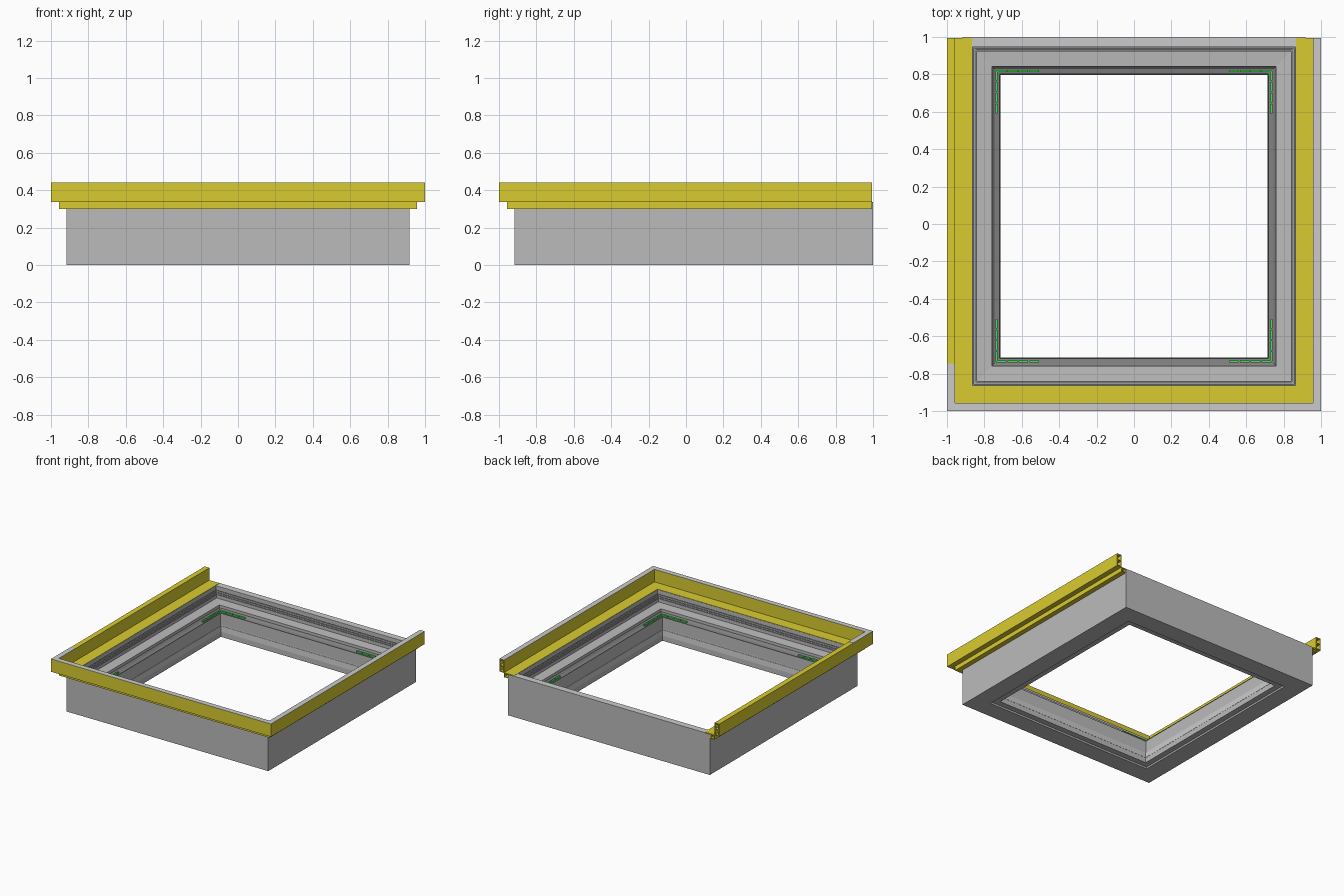
import bpy, bmesh

if "Cube" in bpy.data.objects:
    bpy.data.objects.remove(bpy.data.objects["Cube"])

W, FRONT, BACK = 0.917, -0.917, 1.0


def material(name, rgb):
    m = bpy.data.materials.new(name)
    m.diffuse_color = (*rgb, 1)
    m.use_nodes = True
    m.node_tree.nodes["Principled BSDF"].inputs["Base Color"].default_value = m.diffuse_color
    return m


YELLOW = material("yellow_profile", (0.70, 0.60, 0.03))
GREEN = material("green_clip", (0.05, 0.80, 0.08))
GREY = material("frame_grey", (0.50, 0.50, 0.50))
DARK = material("gasket_dark", (0.22, 0.22, 0.22))
LIGHT = material("light_grey", (0.72, 0.72, 0.72))


def finish(name, bm, mat):
    bmesh.ops.recalc_face_normals(bm, faces=bm.faces)
    me = bpy.data.meshes.new(name)
    bm.to_mesh(me)
    bm.free()
    me.materials.append(mat)
    ob = bpy.data.objects.new(name, me)
    bpy.context.collection.objects.link(ob)
    return ob


def ring_path(d):
    """Rectangle inset by d from the outer frame edge."""
    return [(-W + d, BACK - d), (-W + d, FRONT + d), (W - d, FRONT + d), (W - d, BACK - d)]


def u_path(d, left_end=0.995, right_end=0.995):
    """Three-sided path, open at the back."""
    return [(-W + d, left_end), (-W + d, FRONT + d), (W - d, FRONT + d), (W - d, right_end)]


def sweep(bm, profile, path, closed):
    """Mitred sweep of a closed (inset, z) profile."""
    cols = [[bm.verts.new((x, y, z)) for x, y in path(d)] for d, z in profile]
    n = len(cols)
    for i in range(n):
        a, b = cols[i], cols[(i + 1) % n]
        for k in range(4 if closed else 3):
            j = (k + 1) % 4
            bm.faces.new((a[k], a[j], b[j], b[k]))
    return cols


def solid(name, profile, mat, path=ring_path, closed=True):
    bm = bmesh.new()
    cols = sweep(bm, profile, path, closed)
    if not closed:
        for k in (0, 3):
            bm.faces.new([c[k] for c in cols])
    return finish(name, bm, mat)


def tube(name, d0, d1, z0, z1, t, mat):
    """Hollow rectangular rail with open ends."""
    bm = bmesh.new()
    outer, inner = [sweep(bm, [(d0 + s, z0 + s), (d0 + s, z1 - s), (d1 - s, z1 - s), (d1 - s, z0 + s)],
                          u_path, False) for s in (0, t)]
    for k in (0, 3):
        for i in range(4):
            j = (i + 1) % 4
            bm.faces.new((outer[i][k], outer[j][k], inner[j][k], inner[i][k]))
    return finish(name, bm, mat)


def rect(d0, d1, z0, z1):
    return [(d0, z0), (d0, z1), (d1, z1), (d1, z0)]


# Main frame with stepped inner rebate
solid("main_frame", [(0, 0), (0, 0.334), (0.053, 0.334), (0.053, 0.30), (0.061, 0.30),
                     (0.061, 0.288), (0.071, 0.288), (0.071, 0.276), (0.077, 0.276),
                     (0.077, 0.25), (0.157, 0.245), (0.157, 0.20), (0.197, 0.20),
                     (0.197, 0.11), (0.202, 0.06), (0.202, 0.012), (0.155, 0.012), (0.15, 0)], GREY)

# Light trim along the back top edge and the inner wall
bm = bmesh.new()
bmesh.ops.create_cube(bm, size=1)
for v in bm.verts:
    v.co = (v.co.x * 1.75, 0.973 + v.co.y * 0.054, 0.334 + v.co.z * 0.004)
finish("back_top_trim", bm, LIGHT)
solid("inner_light_band", [(0.195, 0.10), (0.2005, 0.10), (0.2035, 0.055), (0.195, 0.055)], LIGHT)

# Dark seals
solid("glazing_gasket", [(0.155, 0.205), (0.157, 0.222), (0.172, 0.208), (0.197, 0.204), (0.197, 0.198)], DARK)
for i, (d, z) in enumerate([(0.056, 0.302), (0.065, 0.290), (0.073, 0.278)]):
    solid(f"rebate_seal_{i}", rect(d - 0.002, d + 0.002, z - 0.006, z), DARK)

# Yellow rail on three sides: hollow upright, rib, ledge and lower lip
tube("rail_upright", -0.083, -0.040, 0.336, 0.439, 0.006, YELLOW)
solid("rail_rib", rect(-0.079, -0.044, 0.385, 0.390), YELLOW, u_path, False)
solid("rail_ledge", rect(-0.040, 0.052, 0.332, 0.338), YELLOW, u_path, False)
tube("rail_lip", -0.040, 0.0, 0.30, 0.334, 0.005, YELLOW)

# Light cap strip on the rail, stopping short on the left
solid("rail_cap", rect(-0.083, -0.040, 0.438, 0.441), LIGHT,
      lambda d: u_path(d, left_end=-0.745), False)

# Green corner clips, four short pieces along each side of each corner
bm = bmesh.new()
D, STEP, LENGTH = 0.182, 0.0588, 0.052
for sx in (-1, 1):
    for cy, sy in ((FRONT + D, -1), (BACK - D, 1)):
        cx = sx * (W - D)
        for i in range(4):
            off = i * STEP + LENGTH / 2
            for x, y, lx, ly in ((cx - sx * off, cy, LENGTH, 0.012), (cx, cy - sy * off, 0.012, LENGTH)):
                for v in bmesh.ops.create_cube(bm, size=1)["verts"]:
                    v.co = (x + v.co.x * lx, y + v.co.y * ly, 0.210 + v.co.z * 0.014)
finish("corner_clips", bm, GREEN)
